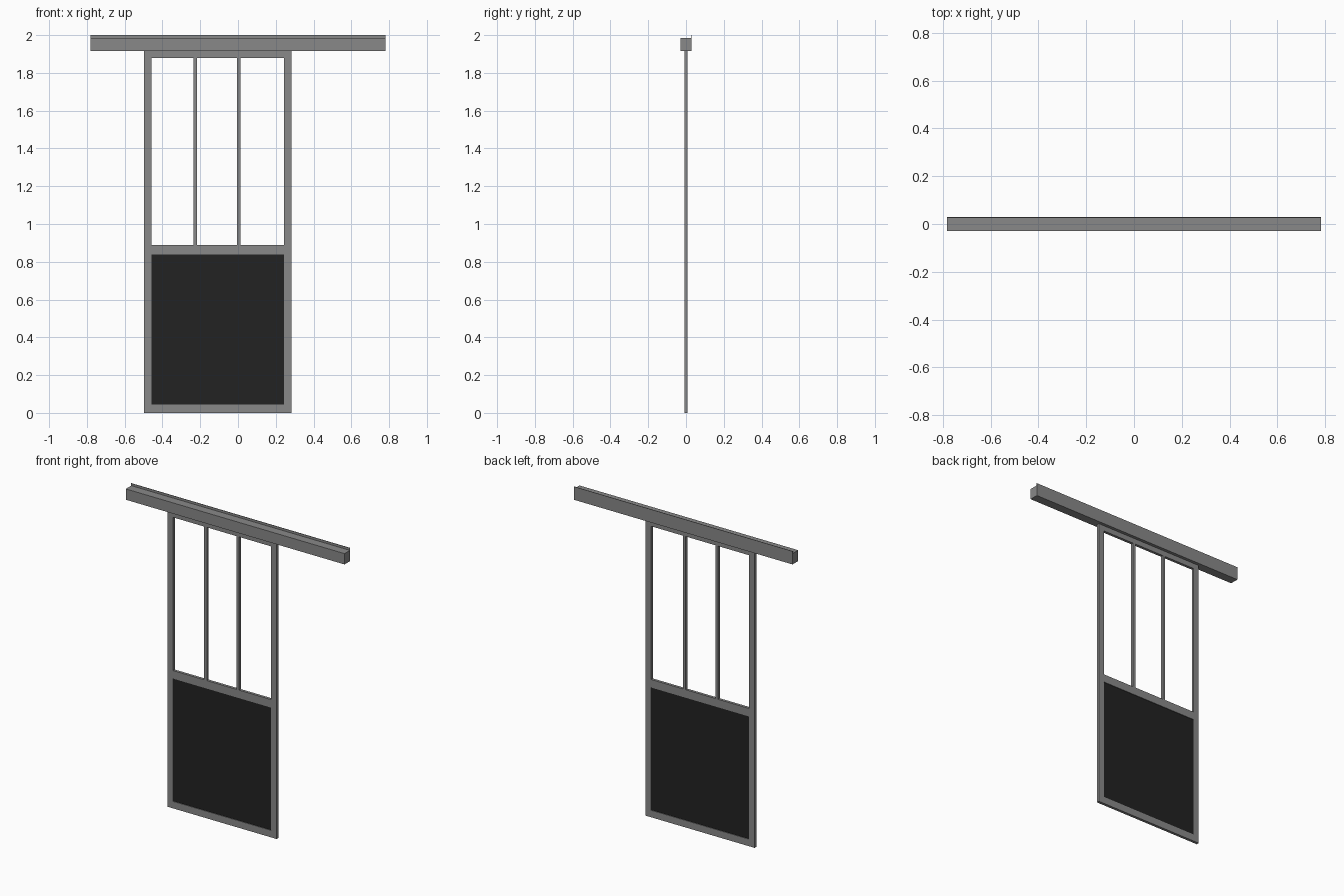
import bpy

old = bpy.data.objects.get("Cube")
if old:
    bpy.data.objects.remove(old, do_unlink=True)


def material(name, value):
    m = bpy.data.materials.new(name)
    m.use_nodes = True
    colour = (value, value, value, 1)
    m.diffuse_color = colour
    m.node_tree.nodes["Principled BSDF"].inputs["Base Color"].default_value = colour
    return m


steel = material("grey_steel", 0.25)
black = material("black_panel", 0.016)


def box(name, x, y, z, mat=steel):
    """Box spanning the given (low, high) ranges."""
    spans = (x, y, z)
    bpy.ops.mesh.primitive_cube_add(size=1, location=[(a + b) / 2 for a, b in spans])
    ob = bpy.context.object
    ob.name = name
    ob.scale = [b - a for a, b in spans]
    bpy.ops.object.transform_apply(location=False, rotation=False, scale=True)
    ob.data.materials.append(mat)
    return ob


# Layout of the sliding door leaf
left, right, stile = -0.497, 0.282, 0.039
inner = (left + stile, right - stile)
depth = (-0.009, 0.009)
top = 1.915

# Outer frame
box("right_stile", (left, inner[0]), depth, (0, top))
box("left_stile", (inner[1], right), depth, (0, top))
for name, z in (("bottom_rail", (0, 0.045)),
                ("middle_rail", (0.838, 0.89)),
                ("top_rail", (1.88, top))):
    box(name, inner, depth, z)

# Solid lower panel, slightly recessed on both faces
box("lower_panel", inner, (-0.005, 0.005), (0.045, 0.838), black)

# Two slim uprights dividing the open upper part
for i, x in enumerate((-0.226, 0.005)):
    box(f"glazing_bar_{i + 1}", (x - 0.009, x + 0.009), depth, (0.89, 1.88))

# Overhead track cover with a thin mounting plate behind
box("track_cover", (-0.782, 0.782), (-0.029, 0.026), (top, 1.985))
box("track_back_plate", (-0.782, 0.782), (0.026, 0.029), (top, 2.0))
